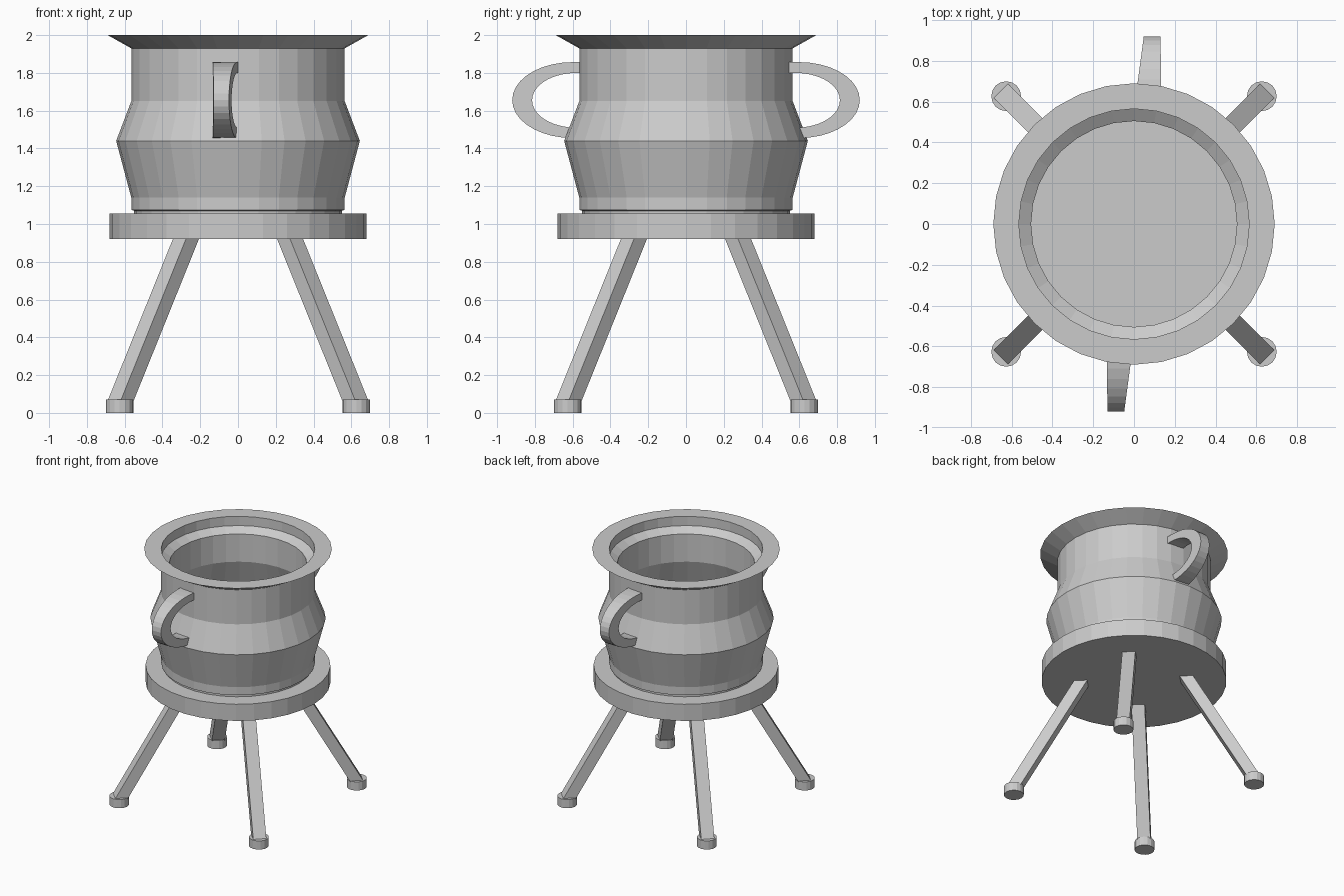
import bpy, bmesh, math
from mathutils import Vector

if "Cube" in bpy.data.objects:
    bpy.data.objects.remove(bpy.data.objects["Cube"])

SIDES = 32


def finish(name, bm):
    bmesh.ops.recalc_face_normals(bm, faces=bm.faces)
    mesh = bpy.data.meshes.new(name)
    bm.to_mesh(mesh)
    bm.free()
    ob = bpy.data.objects.new(name, mesh)
    bpy.context.collection.objects.link(ob)
    return ob


def loft(name, rings):
    """Bridge successive rings of points and cap both ends."""
    bm = bmesh.new()
    loops = [[bm.verts.new(p) for p in ring] for ring in rings]
    n = len(loops[0])
    for a, b in zip(loops, loops[1:]):
        for i in range(n):
            j = (i + 1) % n
            bm.faces.new((a[i], a[j], b[j], b[i]))
    bm.faces.new(loops[0])
    bm.faces.new(loops[-1])
    return finish(name, bm)


def circle(r, z, cx=0, cy=0, n=SIDES):
    return [Vector((cx + r * math.cos(2 * math.pi * i / n),
                    cy + r * math.sin(2 * math.pi * i / n), z)) for i in range(n)]


# Round stand top
loft("stand_top", [circle(0.68, 0.92), circle(0.68, 1.055)])

# Hollow pot: outside upwards, over the rim, then down the inside to the floor
profile = [(0.55, 1.05), (0.55, 1.07), (0.565, 1.075), (0.565, 1.14),
           (0.645, 1.44), (0.565, 1.65), (0.565, 1.93), (0.69, 2.0),
           (0.565, 2.0), (0.565, 1.925), (0.505, 1.885), (0.505, 1.66),
           (0.585, 1.44), (0.505, 1.14)]
loft("pot", [circle(r, z) for r, z in profile])

# Four splayed square legs with round feet
HALF_DIAG = 0.069
for sx, side in ((-1, "left"), (1, "right")):
    for sy, end in ((-1, "front"), (1, "back")):
        rings = [circle(HALF_DIAG, z, sx * c, sy * c, 4)
                 for c, z in ((0.627, 0.05), (0.272, 0.93))]
        loft(f"{end}_{side}_leg", rings)
        fx, fy = sx * 0.627, sy * 0.627
        loft(f"{end}_{side}_foot", [circle(0.073, 0, fx, fy, 16),
                                    circle(0.073, 0.07, fx, fy, 16)])


# Tapered strap handles, the back one turned half way round
def handle_ring(yo, zo, yi, zi):
    def edges(y):
        t = (-y - 0.56) / 0.36
        return -0.135 + 0.005 * t, -0.048 * t
    (lo, ro), (li, ri) = edges(yo), edges(yi)
    return [(lo, yo, zo), (ro, yo, zo), (ri, yi, zi), (li, yi, zi)]


def handle(name, sign):
    steps = 18
    rings = [handle_ring(-0.535, 1.857, -0.535, 1.80)]
    for i in range(steps + 1):
        a = math.pi * i / steps
        s, c = math.sin(a), math.cos(a)
        rings.append(handle_ring(-0.60 - 0.32 * s, 1.656 + 0.201 * c,
                                 -0.58 - 0.235 * s, 1.655 + 0.145 * c))
    loft(name, [[(sign * x, sign * y, z) for x, y, z in r] for r in rings])


handle("front_handle", 1)
handle("back_handle", -1)
